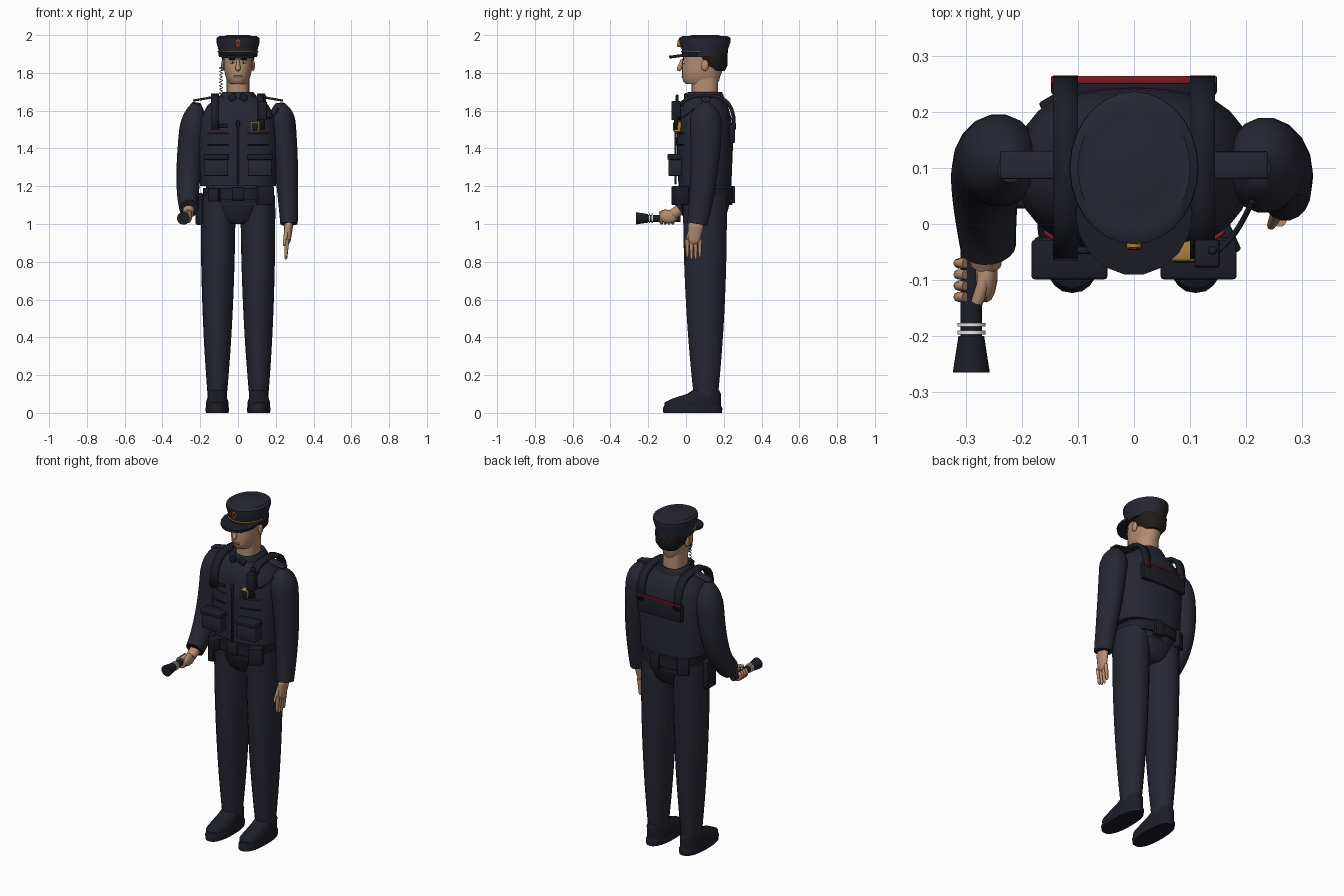
import bpy, bmesh, math
from mathutils import Matrix, Vector

default_cube = bpy.data.objects.get("Cube")
if default_cube:
    bpy.data.objects.remove(default_cube, do_unlink=True)


def material(name, *colour):
    mat = bpy.data.materials.new(name)
    mat.use_nodes = True
    mat.diffuse_color = (*colour, 1)
    shader = mat.node_tree.nodes["Principled BSDF"]
    shader.inputs["Base Color"].default_value = (*colour, 1)
    shader.inputs["Roughness"].default_value = .8
    return mat


NAVY = material("navy cloth", .02, .02, .033)
BLACK = material("black gear", .012, .013, .02)
SKIN = material("skin", .47, .27, .17)
HAIR = material("dark hair", .015, .012, .01)
GOLD = material("gold trim", .4, .24, .05)
RED = material("red piping", .2, .01, .02)
WHITE = material("white", .8, .8, .8)
LIPS = material("lips", .33, .15, .1)


def finish(name, bm, mat):
    bmesh.ops.recalc_face_normals(bm, faces=bm.faces)
    mesh = bpy.data.meshes.new(name)
    bm.to_mesh(mesh)
    bm.free()
    mesh.materials.append(mat)
    obj = bpy.data.objects.new(name, mesh)
    bpy.context.collection.objects.link(obj)
    bpy.ops.object.select_all(action="DESELECT")
    obj.select_set(True)
    bpy.context.view_layer.objects.active = obj
    bpy.ops.object.shade_smooth_by_angle(angle=math.radians(45))
    return obj


def ring(bm, centre, across, along, power, sides):
    """A rounded cross-section spanned by two half axes."""
    verts = []
    for i in range(sides):
        c, s = math.cos(math.tau * i / sides), math.sin(math.tau * i / sides)
        u = math.copysign(abs(c) ** (2 / power), c)
        v = math.copysign(abs(s) ** (2 / power), s)
        verts.append(bm.verts.new(centre + across * u + along * v))
    return verts


def skin_rings(name, mat, bm, rings):
    for low, high in zip(rings, rings[1:]):
        for i in range(len(low)):
            bm.faces.new((low[i - 1], low[i], high[i], high[i - 1]))
    bm.faces.new(rings[0])
    bm.faces.new(rings[-1])
    return finish(name, bm, mat)


def column(name, mat, rows, x=0, y=.1, power=2.4):
    """Upright form from rows of height, half width, half depth, shift in y."""
    bm = bmesh.new()
    rings = [ring(bm, Vector((x, y + sum(shift), z)), Vector((width, 0, 0)),
                  Vector((0, depth, 0)), power, 28) for z, width, depth, *shift in rows]
    return skin_rings(name, mat, bm, rings)


def limb(name, mat, start, end, thick, thin, bend=None, depth=1, ease=1,
         round_start=0, round_end=0, steps=18):
    """Tapering form along a bent path, with optional domed ends."""
    bm = bmesh.new()
    start, end = Vector(start), Vector(end)
    bend = Vector(bend) if bend else (start + end) / 2
    rings = []
    for i in range(steps + 1):
        t = i / steps
        first, second = start.lerp(bend, t), bend.lerp(end, t)
        direction = (second - first).normalized()
        radius = thick + (thin - thick) * t ** ease
        for reach, length in ((t, round_start), (1 - t, round_end)):
            if reach < length:
                radius *= math.sqrt(max(.1, 1 - (1 - reach / length) ** 2))
        across = Vector((1, 0, 0))
        across = (across - direction * across.dot(direction)).normalized()
        along = direction.cross(across)
        rings.append(ring(bm, first.lerp(second, t), across * radius,
                          along * radius * depth, 2, 18))
    return skin_rings(name, mat, bm, rings)


def box(name, mat, centre, size, bevel=.005, turn=0, axis="Y"):
    bm = bmesh.new()
    bmesh.ops.create_cube(bm, size=1, matrix=Matrix.Diagonal((*size, 1)))
    bmesh.ops.bevel(bm, geom=bm.edges[:], offset=bevel, segments=2,
                    profile=.5, affect="EDGES")
    place = Matrix.Translation(centre) @ Matrix.Rotation(math.radians(turn), 4, axis)
    bmesh.ops.transform(bm, matrix=place, verts=bm.verts)
    return finish(name, bm, mat)


def ball(name, mat, centre, size):
    bm = bmesh.new()
    place = Matrix.Translation(centre) @ Matrix.Diagonal((*size, 1))
    bmesh.ops.create_uvsphere(bm, u_segments=14, v_segments=8, radius=1, matrix=place)
    return finish(name, bm, mat)


def tube(name, mat, points, radius):
    curve = bpy.data.curves.new(name, "CURVE")
    curve.dimensions = "3D"
    curve.bevel_depth = radius
    curve.bevel_resolution = 2
    curve.use_fill_caps = True
    spline = curve.splines.new("POLY")
    spline.points.add(len(points) - 1)
    for point, co in zip(spline.points, points):
        point.co = (*co, 1)
    curve.materials.append(mat)
    obj = bpy.data.objects.new(name, curve)
    bpy.context.collection.objects.link(obj)


def chest(x):
    """Depth of the vest front at a given x."""
    return .1 - .155 * (1 - abs(x / .21) ** 2.4) ** (1 / 2.4)


def chest_box(name, mat, x, z, size, proud=0):
    return box(name, mat, (x, chest(x) - proud, z), size)


def over_shoulder(name, mat, x, width):
    """Flat strap arching from the chest to the back."""
    bm = bmesh.new()
    rows = []
    for i in range(13):
        a = math.pi * i / 12
        y = .1 - math.copysign(abs(math.cos(a)) ** .7, math.cos(a)) * .155
        z = 1.5 + abs(math.sin(a)) ** .7 * .18
        rows.append([bm.verts.new((x + offset, y, z)) for offset in (-width / 2, width / 2)])
    for a, b in zip(rows, rows[1:]):
        bm.faces.new((a[0], a[1], b[1], b[0]))
    solid = finish(name, bm, mat).modifiers.new("thickness", "SOLIDIFY")
    solid.thickness = .02
    solid.offset = 0


# Torso: vest, waist, belt and hips
column("vest", NAVY, [(1.2, .2, .14), (1.45, .21, .15), (1.56, .2, .14), (1.63, .16, .12),
                      (1.66, .12, .1), (1.69, .08, .08)])
column("waist", NAVY, [(1.1, .17, .13), (1.25, .17, .13)])
column("belt", BLACK, [(1.13, .185, .15), (1.19, .185, .15)])
column("hips", NAVY, [(1, .08, .08), (1.03, .11, .11), (1.14, .18, .14)])
column("collar", NAVY, [(1.64, .1, .1), (1.675, .1, .1), (1.7, .08, .09), (1.69, .06, .07)])

# Head, face and hair
column("neck", SKIN, [(1.66, .06, .07), (1.78, .06, .07)])
column("head", SKIN, [(1.74, .045, .08), (1.755, .055, .095), (1.78, .066, .1),
                      (1.83, .076, .11, .01), (1.93, .076, .1, .01)], y=.08, power=2.2)
column("hair", HAIR, [(1.81, .055, .055), (1.84, .08, .08, -.01), (1.9, .09, .09, -.02)], y=.15)
limb("nose", SKIN, (0, -.02, 1.87), (0, -.04, 1.81), .007, .016, round_end=.3)
box("mouth", LIPS, (0, -.02, 1.78), (.045, .01, .01), .003)
for side, s in (("left", 1), ("right", -1)):
    ball(side + "_ear", SKIN, (s * .08, .1, 1.84), (.01, .02, .03))
    ball(side + "_eye", WHITE, (s * .03, -.01, 1.856), (.013, .008, .007))
    ball(side + "_pupil", HAIR, (s * .03, -.015, 1.856), (.006, .005, .006))
    box(side + "_eyebrow", HAIR, (s * .03, -.015, 1.872), (.034, .01, .006), .002)

# Peaked cap
column("cap", NAVY, [(1.885, .1, .12), (1.925, .104, .122), (1.965, .115, .136), (1.985, .114, .136),
                     (1.994, .1, .12), (1.99, .085, .1), (2, .06, .07)], power=2)
limb("cap_visor", BLACK, (0, .02, 1.89), (0, .018, 1.905), .104, .104, depth=1.06, steps=1)
arc = [math.radians(angle) for angle in range(190, 351, 10)]
tube("cap_cord", GOLD, [(math.cos(a) * .106, .1 + math.sin(a) * .124, 1.913) for a in arc], .004)
limb("cap_badge", GOLD, (0, 0, 1.955), (0, -.043, 1.957), .014, .014, depth=1.5, steps=1)
limb("cap_badge_centre", RED, (0, 0, 1.955), (0, -.046, 1.957), .01, .01, depth=1.5, steps=1)

# Legs, shoes and vest fittings on both sides
for side, s in (("left", 1), ("right", -1)):
    foot = s * .11
    limb(side + "_trouser_leg", NAVY, (s * .105, .1, 1.15), (foot, .105, .08), .092, .05,
         depth=1.28, ease=2.2)
    column(side + "_shoe", BLACK, [(.03, .058, .15), (.055, .06, .15), (.075, .053, .13, .02),
                                   (.1, .05, .09, .06), (.12, .045, .07, .07)], foot, .035)
    column(side + "_shoe_sole", BLACK, [(0, .06, .155), (.025, .063, .158), (.04, .055, .15)],
           foot, .035)
    box(side + "_epaulette", NAVY, (s * .17, .105, 1.665), (.14, .05, .012), turn=s * 10)
    box(side + "_collar_tab", BLACK, (s * .03, 0, 1.67), (.04, .02, .035), turn=s * 25)
    over_shoulder(side + "_vest_strap", BLACK, s * .122, .044)
    chest_box(side + "_vest_pocket", NAVY, s * .115, 1.31, (.125, .07, .11), .02)
    chest_box(side + "_pocket_flap", BLACK, s * .115, 1.355, (.135, .07, .03), .025)
    across_chest = [s * (.05 + .01 * i) for i in range(12)]
    for detail, mat, z in (("piping", RED, 1.48), ("seam", BLACK, 1.42)):
        tube(side + "_chest_" + detail, mat, [(x, chest(x), z) for x in across_chest], .004)
chest_box("vest_zip", BLACK, 0, 1.38, (.012, .012, .34))
chest_box("name_strip", BLACK, -.09, 1.52, (.075, .014, .018))
chest_box("rank_strip", BLACK, 0, 1.53, (.02, .014, .03))
box("back_panel", BLACK, (0, .245, 1.48), (.295, .03, .1))
box("back_panel_piping", RED, (0, .257, 1.53), (.295, .014, .01), .002)

# Arms: one hangs, the other reaches forward
limb("left_sleeve", NAVY, (.22, .1, 1.64), (.27, .06, 1), .074, .046, bend=(.26, .12, 1.35),
     depth=1.2, ease=1.5, round_start=.2, steps=30)
limb("right_sleeve", NAVY, (-.22, .1, 1.64), (-.26, -.04, 1.08), .074, .05, bend=(-.28, .16, 1.22),
     depth=1.15, ease=1.5, round_start=.2, steps=30)

# Left hand, hanging open
limb("left_palm", SKIN, (.27, .055, 1.02), (.26, .04, .89), .026, .016, depth=1.8,
     round_start=.3, round_end=.2)
for i, finger in enumerate(("index", "middle", "ring", "little")):
    y = .007 + .022 * i
    tip = .81 + .006 * (i - 1.5) ** 2
    limb("left_" + finger + "_finger", SKIN, (.26, y, .92), (.253, y, tip), .012, .007, round_end=.1)
    # Right fingers wrap under the torch
    y = -.07 - .02 * i
    grip = [math.radians(angle) for angle in range(160, 421, 20)]
    tube("right_" + finger + "_finger", SKIN,
         [(-.288 - .025 * math.cos(a), y, 1.03 + .025 * math.sin(a)) for a in grip], .009)
limb("left_thumb", SKIN, (.26, .03, .98), (.243, -.006, .885), .014, .007, round_end=.1)

# Right hand and torch
limb("right_wrist", SKIN, (-.26, 0, 1.1), (-.264, -.07, 1.05), .032, .028)
ball("right_palm", SKIN, (-.263, -.09, 1.04), (.02, .05, .036))
tube("right_thumb", SKIN, [(-.265, -.07, 1.06), (-.27, -.11, 1.066), (-.28, -.14, 1.056)], .011)
for part, mat, back, front, thick, thin in (
        ("body", BLACK, -.03, -.2, .019, .019), ("head", BLACK, -.2, -.265, .023, .033),
        ("back_ring", WHITE, -.176, -.183, .025, .025), ("front_ring", WHITE, -.19, -.197, .025, .025)):
    limb("torch_" + part, mat, (-.29, back, 1.03), (-.29, front, 1.03), thick, thin, steps=1)

# Belt equipment
box("belt_buckle", BLACK, (0, -.055, 1.16), (.065, .025, .07))
box("left_front_pouch", BLACK, (.143, -.03, 1.15), (.075, .07, .1), turn=25, axis="Z")
box("right_front_pouch", BLACK, (-.125, -.04, 1.155), (.06, .05, .07), turn=-20, axis="Z")
box("back_pouch", BLACK, (.03, .24, 1.155), (.06, .04, .09))
box("right_back_pouch", BLACK, (-.13, .21, 1.15), (.065, .05, .1), turn=30, axis="Z")
box("holster", BLACK, (-.205, .07, 1.08), (.04, .085, .17), .01)

# Radio, camera and cables
chest_box("radio", BLACK, .13, 1.6, (.045, .05, .1), .02)
chest_box("radio_aerial", BLACK, .14, 1.65, (.015, .015, .07), .02)
chest_box("body_camera_frame", GOLD, .09, 1.515, (.05, .04, .055))
chest_box("body_camera", BLACK, .09, 1.515, (.042, .044, .047))
limb("radio_cable", BLACK, (.145, -.05, 1.57), (.21, .04, 1.61), .005, .005, bend=(.18, -.03, 1.54))
tube("earpiece_cord", HAIR, [(-.09 + .008 * math.sin(i), .09 + .006 * math.cos(i), 1.84 - .003 * i)
                             for i in range(56)], .002)
